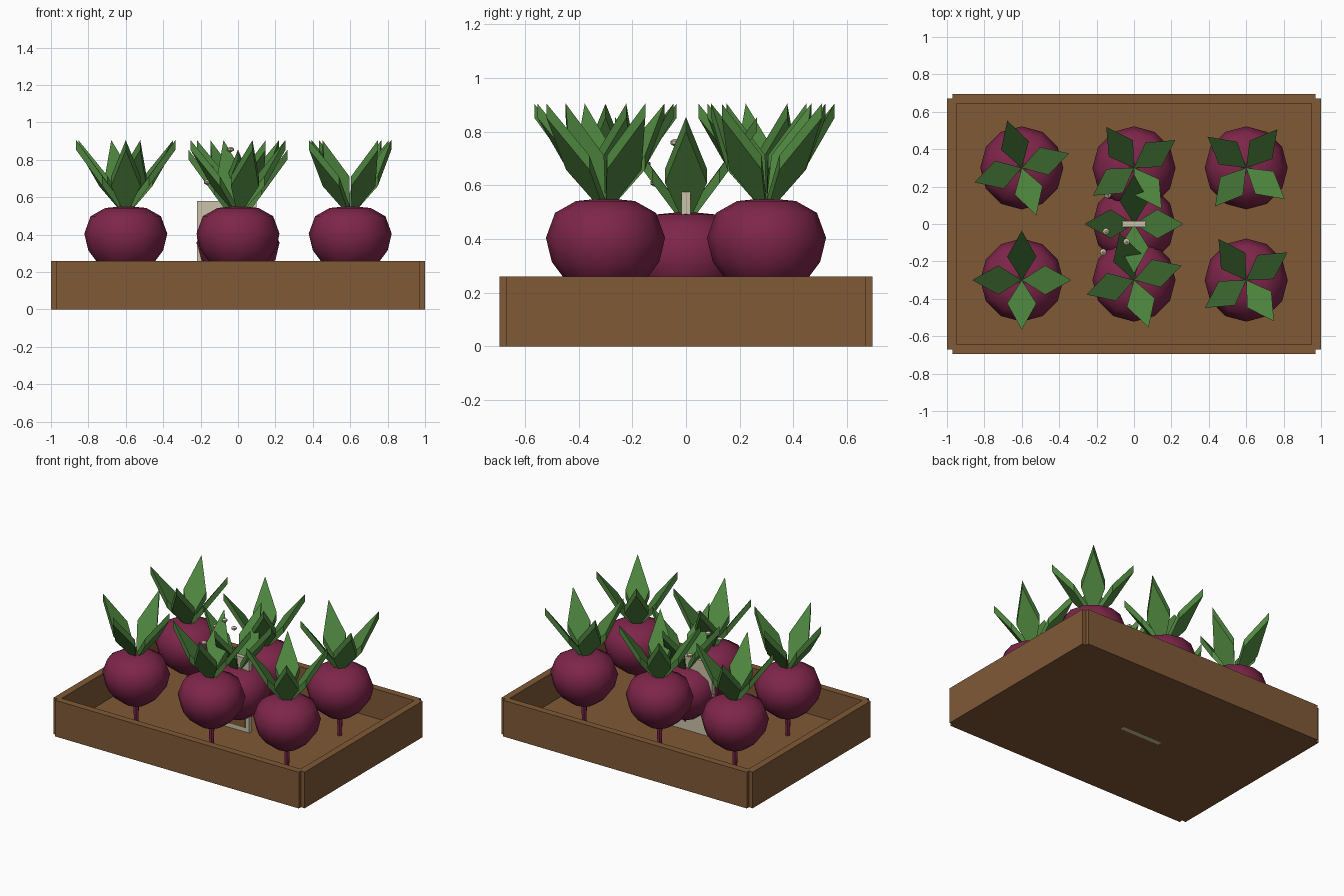
import bpy, math
from mathutils import Matrix, Vector

if "Cube" in bpy.data.objects:
    bpy.data.objects.remove(bpy.data.objects["Cube"])


def material(name, rgb):
    m = bpy.data.materials.new(name)
    m.diffuse_color = (*rgb, 1)
    m.use_nodes = True
    m.node_tree.nodes["Principled BSDF"].inputs["Base Color"].default_value = m.diffuse_color
    return m


WOOD = material("brown wood", (0.215, 0.10, 0.037))
BEET = material("beet purple", (0.21, 0.019, 0.068))
LEAF = material("leaf green", (0.078, 0.24, 0.05))
CREAM = material("cream", (0.60, 0.54, 0.40))


def mesh_object(name, verts, faces, mat, smooth=False):
    me = bpy.data.meshes.new(name)
    me.from_pydata(verts, [], faces)
    me.materials.append(mat)
    for p in me.polygons:
        p.use_smooth = smooth
    ob = bpy.data.objects.new(name, me)
    bpy.context.collection.objects.link(ob)
    return ob


def box(name, x0, x1, y0, y1, z0, z1, mat):
    v = [(x, y, z) for x in (x0, x1) for y in (y0, y1) for z in (z0, z1)]
    f = [(0, 1, 3, 2), (4, 6, 7, 5), (0, 4, 5, 1), (2, 3, 7, 6), (0, 2, 6, 4), (1, 5, 7, 3)]
    return mesh_object(name, v, f, mat)


def lathe(name, profile, n, loc, mat, smooth):
    """Spin (radius, z) points, listed top to bottom, and close both ends."""
    v = [(loc[0] + r * math.cos(2 * math.pi * i / n),
          loc[1] + r * math.sin(2 * math.pi * i / n), loc[2] + z)
         for r, z in profile for i in range(n)]
    f = [(k * n + i, (k + 1) * n + i, (k + 1) * n + (i + 1) % n, k * n + (i + 1) % n)
         for k in range(len(profile) - 1) for i in range(n)]
    f.append(tuple(range(n)))
    f.append(tuple(reversed(range(len(v) - n, len(v)))))
    return mesh_object(name, v, f, mat, smooth)


# Tray: floor and four boards
box("tray_floor", -0.96, 0.96, -0.66, 0.66, 0, 0.05, WOOD)
for s, side in ((-1, "front"), (1, "back")):
    box("tray_" + side, -0.97, 0.97, *sorted((s * 0.645, s * 0.695)), 0, 0.26, WOOD)
for s, side in ((-1, "left"), (1, "right")):
    box("tray_" + side, *sorted((s * 0.95, s)), -0.67, 0.67, 0, 0.26, WOOD)

BULB = [(0.03, 0.55), (0.11, 0.542), (0.188, 0.498), (0.222, 0.405), (0.2, 0.315),
        (0.155, 0.255), (0.085, 0.2), (0.02, 0.18)]


def beet(x, y, dz, turn):
    lathe("beet_bulb", BULB, 12, (x, y, dz), BEET, True)
    lathe("beet_root", [(0.022, 0.22), (0.015, 0.045 - dz)], 6, (x, y, dz), BEET, False)
    # Four kite-shaped leaves leaning outwards
    kite = [(0.0, 0, 0.545), (0.125, -0.078, 0.712), (0.265, 0, 0.905), (0.125, 0.078, 0.712)]
    for k in range(4):
        m = Matrix.Translation((x, y, dz)) @ Matrix.Rotation(turn + k * math.pi / 2, 4, 'Z')
        v = [m @ Vector((a, b, c - t)) for t in (0, 0.053) for a, b, c in kite]
        f = [(0, 1, 2, 3), (7, 6, 5, 4)] + [(i, i + 4, (i + 1) % 4 + 4, (i + 1) % 4) for i in range(4)]
        mesh_object("beet_leaf", v, f, LEAF)


# Two rows of three beets, plus a lower one in the middle
for j in range(2):
    for i in range(3):
        beet(-0.6 + 0.6 * i, -0.3 + 0.6 * j, 0, math.radians(17 * (i + j)))
beet(0, 0, -0.05, 0)

# Upright marker plate with a brown front panel
box("marker_plate", -0.22, 0.10, -0.016, 0.016, 0, 0.58, CREAM)
box("marker_panel", -0.18, 0.07, -0.02, -0.015, 0.08, 0.27, WOOD)

# Small buds among the middle leaves
for p in [(-0.15, -0.04, 0.76), (-0.04, -0.095, 0.855), (-0.165, -0.15, 0.68),
          (0.0, -0.115, 0.61), (-0.14, 0.155, 0.675)]:
    lathe("bud", [(0.005, 0.014), (0.018, 0.005), (0.018, -0.005), (0.005, -0.014)],
          8, p, CREAM, False)
